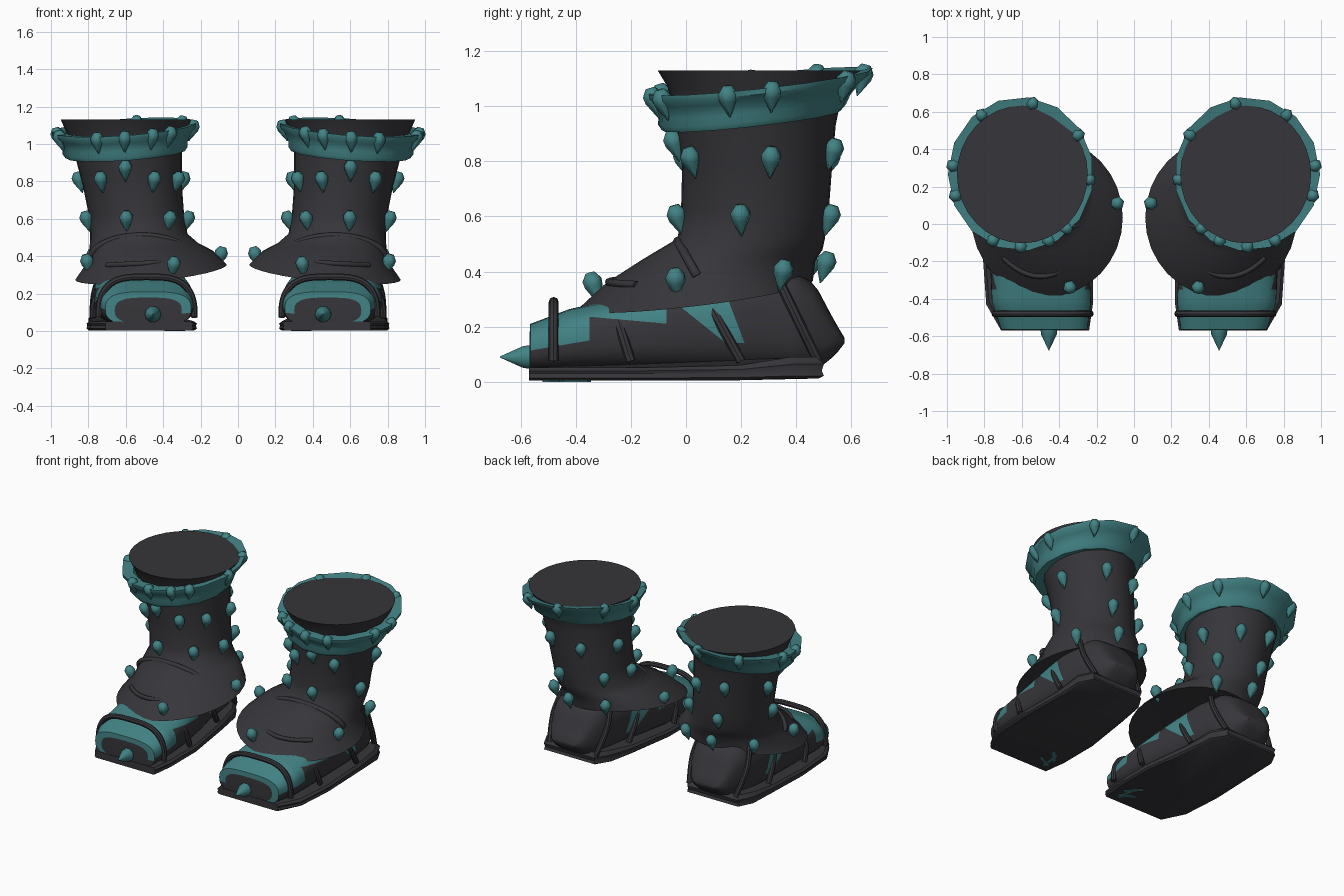
import bpy, bmesh, math
from mathutils import Vector

if "Cube" in bpy.data.objects:
    bpy.data.objects.remove(bpy.data.objects["Cube"])

def material(name, rgb):
    m = bpy.data.materials.new(name)
    m.diffuse_color = (*rgb, 1)
    m.use_nodes = True
    m.node_tree.nodes["Principled BSDF"].inputs["Base Color"].default_value = m.diffuse_color
    return m

DARK = material("charcoal", (0.037, 0.036, 0.042))
TEAL = material("teal", (0.055, 0.225, 0.235))

def finish(name, bm, mats, angle=35, rule=None):
    """Make a mirrored object (one boot each side of x = 0)."""
    bmesh.ops.recalc_face_normals(bm, faces=bm.faces)
    if rule:
        for f in bm.faces:
            f.material_index = rule(f.calc_center_median())
    me = bpy.data.meshes.new(name)
    bm.to_mesh(me)
    bm.free()
    for m in mats:
        me.materials.append(m)
    ob = bpy.data.objects.new(name, me)
    bpy.context.collection.objects.link(ob)
    bpy.ops.object.select_all(action='DESELECT')
    ob.select_set(True)
    bpy.context.view_layer.objects.active = ob
    bpy.ops.object.shade_smooth_by_angle(angle=math.radians(angle))
    mod = ob.modifiers.new("mirror", 'MIRROR')
    mod.use_mirror_merge = False
    return ob

def loft(bm, rings, caps=True):
    rows = [[bm.verts.new(p) for p in r] for r in rings]
    n = len(rows[0])
    for a, b in zip(rows, rows[1:]):
        for i in range(n):
            j = (i + 1) % n
            bm.faces.new((a[i], a[j], b[j], b[i]))
    if caps:
        bm.faces.new(rows[0])
        bm.faces.new(rows[-1])

def ellipse(cx, cy, rx, ry, z, tx=0, ty=0, n=32):
    """Level ring, tilted by slopes tx and ty about its centre."""
    out = []
    for i in range(n):
        a = 2 * math.pi * i / n
        dx, dy = rx * math.cos(a), ry * math.sin(a)
        out.append((cx + dx, cy + dy, z + tx * dx + ty * dy))
    return out

def interp(table, k):
    for a, b in zip(table, table[1:]):
        if k <= b[0]:
            t = (k - a[0]) / (b[0] - a[0])
            return [p + (q - p) * t for p, q in zip(a, b)]
    return list(table[-1])

def power(v, e):
    return math.copysign(abs(v) ** e, v)

# Shaft with flared skirt: z, centre x, centre y, radius x, radius y
SHAFT = [(0.52, 0.53, 0.237, 0.26, 0.267), (0.62, 0.543, 0.25, 0.255, 0.268),
         (0.78, 0.565, 0.258, 0.265, 0.272), (0.93, 0.585, 0.253, 0.285, 0.29),
         (1.0, 0.593, 0.255, 0.295, 0.302), (1.07, 0.597, 0.263, 0.325, 0.33),
         (1.13, 0.597, 0.265, 0.35, 0.368)]
bm = bmesh.new()
rings = [ellipse(0.5, 0.14, 0.26, 0.28, 0.34, -0.1, 0.1),
         ellipse(0.465, 0.035, 0.405, 0.425, 0.315, -0.1, 0.12),
         ellipse(0.465, 0.09, 0.335, 0.38, 0.4, -0.07, 0.11),
         ellipse(0.503, 0.17, 0.29, 0.325, 0.462, -0.03, 0.05)]
rings += [ellipse(*s[1:], s[0]) for s in SHAFT]
loft(bm, rings)
finish("boot_shaft", bm, [DARK], 58)

# Tilted cuff
CUFF = [(0.6, 0.24, 0.27, 0.27, 0.952), (0.6, 0.237, 0.322, 0.327, 0.947),
        (0.6, 0.24, 0.337, 0.343, 0.968), (0.6, 0.248, 0.338, 0.35, 1.0),
        (0.603, 0.257, 0.362, 0.378, 1.045), (0.605, 0.265, 0.387, 0.407, 1.07),
        (0.605, 0.267, 0.39, 0.412, 1.09), (0.605, 0.265, 0.32, 0.335, 1.083)]
bm = bmesh.new()
loft(bm, [ellipse(*c, -0.07, 0.11, n=15) for c in CUFF], caps=False)
finish("cuff", bm, [TEAL], 40)

# Foot: y, inner x, outer x, bottom z, top z
FOOT = [(-0.565, 0.25, 0.71, 0.03, 0.21), (-0.42, 0.23, 0.76, 0.03, 0.265),
        (-0.2, 0.24, 0.77, 0.03, 0.31), (0.0, 0.27, 0.77, 0.03, 0.36),
        (0.2, 0.31, 0.77, 0.03, 0.41), (0.4, 0.34, 0.74, 0.03, 0.4),
        (0.47, 0.37, 0.71, 0.04, 0.35), (0.54, 0.42, 0.67, 0.095, 0.218),
        (0.575, 0.46, 0.63, 0.14, 0.16)]

def foot_ring(y, n=40):
    _, x0, x1, z0, z1 = interp(FOOT, y)
    out = []
    for i in range(n):
        a = 2 * math.pi * i / n
        out.append(((x0 + x1) / 2 + (x1 - x0) / 2 * power(math.cos(a), 0.6), y,
                    (z0 + z1) / 2 + (z1 - z0) / 2 * power(math.sin(a), 0.75)))
    return out

# Borders of the painted areas: a point (y, z) and a slope direction (dy, dz)
BORDERS = {"toe_low": (-0.35, 0.15, 1, 0.17), "toe_back": (-0.35, 0.2, 0, 1),
           "side_low": (-0.35, 0.236, 1, -0.09), "side_back": (-0.07, 0.2, 0, 1),
           "slash_low": (-0.03, 0.28, 1, -0.8), "slash_back": (0.19, 0.2, -0.38, 1)}

def side_of(key, c):
    y, z, dy, dz = BORDERS[key]
    return dy * (c.z - z) - dz * (c.y - y) > 0      # above, or in front of

def foot_colour(c):
    if c.y < -0.5645:                     # toe face: teal rim, dark middle
        return int(abs(c.x - 0.48) > 0.155 and c.z > (0.09 if c.x < 0.48 else 0.03)
                   or c.z > 0.155)
    if side_of("toe_back", c):
        return int(side_of("toe_low", c))
    if side_of("side_back", c):
        return int(side_of("side_low", c))
    return int(side_of("slash_low", c) and side_of("slash_back", c) and c.z > 0.13)

bm = bmesh.new()
front = foot_ring(-0.565)
core = [(0.48 + (x - 0.48) * 0.78, -0.567, 0.08 + (z - 0.08) * 0.76) for x, y, z in front]
centre = [(0.48 + (x - 0.48) * 0.1, -0.568, 0.08 + (z - 0.08) * 0.1) for x, y, z in front]
loft(bm, [centre, core] + [foot_ring(-0.565 + 1.14 * i / 48) for i in range(49)])
for y, z, dy, dz in BORDERS.values():
    near = [f for f in bm.faces if -0.56 < f.calc_center_median().y < 0.3]
    geom = set(near)
    for f in near:
        geom.update(f.edges)
        geom.update(f.verts)
    bmesh.ops.bisect_plane(bm, geom=list(geom), dist=1e-5, plane_co=(0, y, z),
                           plane_no=(0, -dz, dy))
finish("foot", bm, [DARK, TEAL], 40, foot_colour)

# Sole
OUTLINE = [(0.24, -0.57), (0.71, -0.57), (0.79, -0.43), (0.81, -0.15), (0.8, 0.2),
           (0.8, 0.4), (0.75, 0.5), (0.36, 0.5), (0.3, 0.4), (0.27, 0.2),
           (0.22, -0.15), (0.22, -0.43)]

def sole_ring(scale, z, lift):
    return [(0.52 + (x - 0.52) * scale, y * scale if y > -0.5 else y,
             z + lift * min(1, max(0, (y - 0.15) / 0.25))) for x, y in OUTLINE]

bm = bmesh.new()
loft(bm, [sole_ring(0.96, 0.004, 0.008), sole_ring(1, 0.014, 0.008), sole_ring(0.985, 0.03, 0.01),
          sole_ring(1, 0.04, 0.025), sole_ring(0.95, 0.052, 0.038)])
finish("sole", bm, [DARK], 35)

# Scratched paint strokes under the toe
bm = bmesh.new()
for x, y, dx, dy in [(0.29, -0.5, 0.1, 0.05), (0.29, -0.44, 0.08, 0.09), (0.31, -0.52, 0.02, 0.15)]:
    s = Vector((-dy, dx, 0)).normalized() * 0.009
    p, q = Vector((x, y, 0)), Vector((x + dx, y + dy, 0))
    up = Vector((0, 0, 0.006))
    loft(bm, [[p + s, q + s, q - s, p - s], [p + s + up, q + s + up, q - s + up, p - s + up]])
finish("sole_strokes", bm, [TEAL], 30)

def tube(bm, path, r, n=8):
    rings = []
    pts = [Vector(p) for p in path]
    for i, p in enumerate(pts):
        t = (pts[min(i + 1, len(pts) - 1)] - pts[max(i - 1, 0)]).normalized()
        up = t.cross(Vector((0, 1, 0))).normalized()
        side = up.cross(t)
        rings.append([p + r * (math.cos(2 * math.pi * k / n) * side
                               + math.sin(2 * math.pi * k / n) * up) for k in range(n)])
    loft(bm, rings)

# Straps hugging the foot: top z, bottom y, top y, side gap
bm = bmesh.new()
for top, yb, yt, gap in [(0.29, -0.48, -0.48, 0.005), (0.29, -0.2, -0.27, 0.006),
                         (0.36, 0.2, 0.04, 0.006), (0.46, 0.48, 0.29, 0.015)]:
    path = []
    for i in range(29):
        a = math.pi * i / 28
        s = math.sin(a) ** 0.75 if 0 < i < 28 else 0
        y = yb + (yt - yb) * s
        _, x0, x1, _, _ = interp(FOOT, y)
        path.append(((x0 + x1) / 2 + ((x1 - x0) / 2 + gap) * power(math.cos(a), 0.6), y,
                     0.075 + (top - 0.075) * s))
    tube(bm, path, 0.018)
finish("straps", bm, [DARK], 40)

# Creases on the instep
bm = bmesh.new()
tube(bm, [(0.5 + 0.2 * k / 6, -0.28 + 0.1 * (k / 6) ** 2, 0.362 - 0.01 * k / 6)
          for k in range(-6, 7)], 0.014)
arc = [math.pi * k / 20 for k in range(21)]
tube(bm, [(0.515 + 0.275 * math.cos(a), 0.04 - 0.07 * math.sin(a), 0.385 + 0.125 * math.sin(a))
          for a in arc], 0.017)
finish("instep_creases", bm, [DARK], 50)

# Spikes: drop-shaped studs hanging point down
def spike(bm, pos, normal, s=1.0):
    n = Vector(normal).normalized()
    down = (Vector((0, 0, -1)) - 0.3 * n).normalized()
    u = down.orthogonal().normalized()
    v = down.cross(u)
    c = Vector(pos) + n * 0.018 * s
    rings = []
    for d, r in [(-0.042, 0.018), (-0.015, 0.037), (0.01, 0.034), (0.075, 0.002)]:
        rings.append([c + s * (down * d + r * (u * math.cos(k * math.pi / 3)
                      + v * math.sin(k * math.pi / 3))) for k in range(6)])
    loft(bm, rings)

bm = bmesh.new()
for z, angles in [(0.81, (-150, -115, -55, 10, 115, 165)), (0.84, (70,)), (0.87, (-85,)),
                  (0.6, (-175, -130, -78, -10, 75, 140))]:
    _, cx, cy, rx, ry = interp(SHAFT, z)
    for deg in angles:
        c, s = math.cos(math.radians(deg)), math.sin(math.radians(deg))
        spike(bm, (cx + rx * c, cy + ry * s, z), (c, s, 0))
for p in [(0.11, 0.11, 0.41), (0.35, -0.32, 0.355), (0.79, -0.03, 0.37),
          (0.76, 0.34, 0.4), (0.55, 0.49, 0.43), (0.32, 0.43, 0.42)]:
    spike(bm, p, (p[0] - 0.5, p[1] - 0.1, 0))
finish("shaft_spikes", bm, [TEAL], 62)

bm = bmesh.new()
for deg in (55, 100, 147, 184, 228, 246, 270, 294, 343, 7):
    a = math.radians(deg)
    dx, dy = 0.345 * math.cos(a), 0.365 * math.sin(a)
    spike(bm, (0.605 + dx, 0.265 + dy, 1.066 - 0.07 * dx + 0.11 * dy), (dx, dy, 0), 1.0)
finish("cuff_spikes", bm, [TEAL], 62)

# Toe spike
bm = bmesh.new()
loft(bm, [[(0.455 + r * math.cos(k * math.pi / 5), y, 0.09 + r * math.sin(k * math.pi / 5))
           for k in range(10)] for y, r in [(-0.55, 0.046), (-0.59, 0.042), (-0.675, 0.002)]])
finish("toe_spike", bm, [TEAL], 40)
